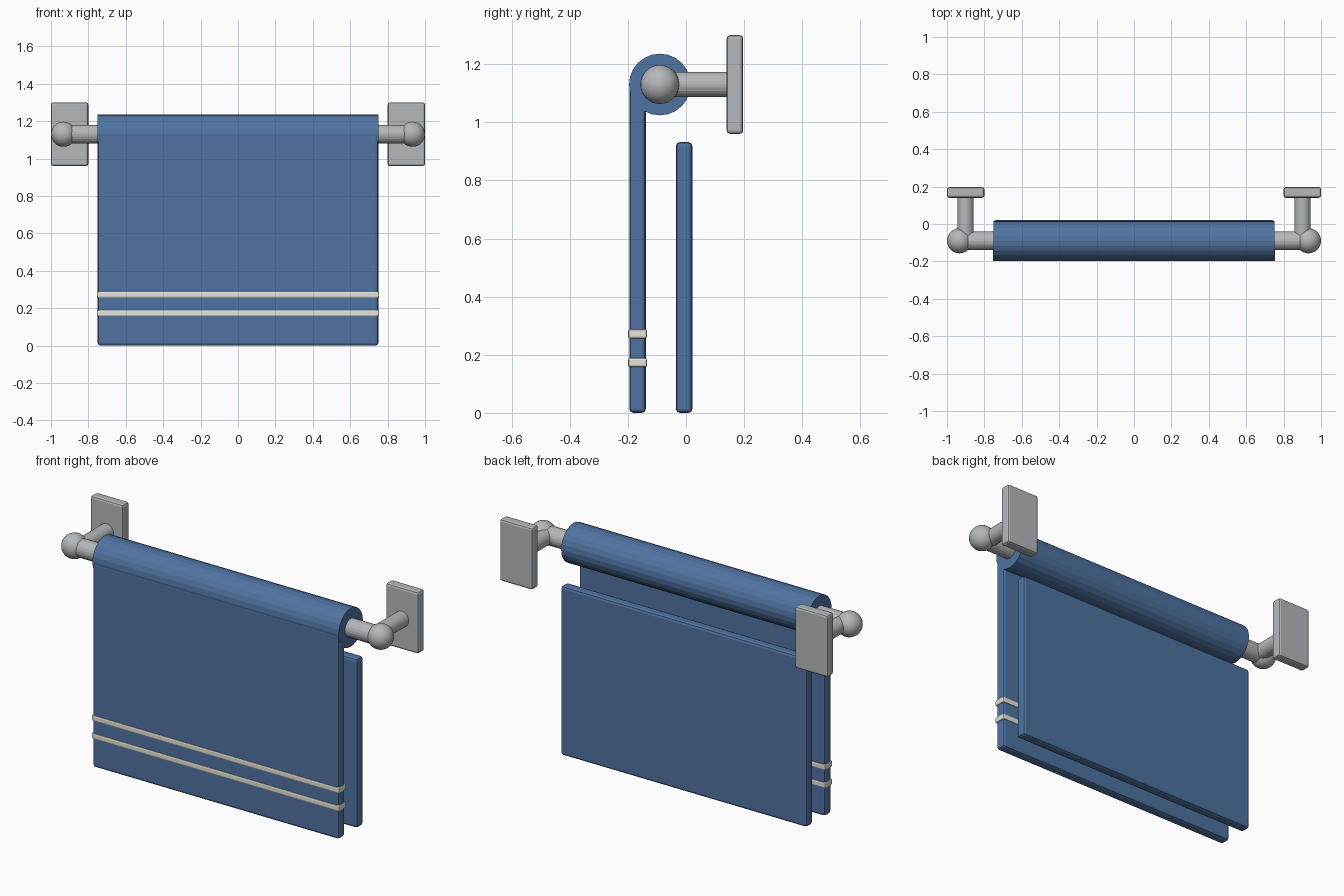
import bpy
from math import pi, radians

if "Cube" in bpy.data.objects:
    bpy.data.objects.remove(bpy.data.objects["Cube"])

BAR_Y, BAR_Z = -0.09, 1.13


def material(name, rgb):
    m = bpy.data.materials.new(name)
    m.diffuse_color = (*rgb, 1)
    m.use_nodes = True
    m.node_tree.nodes["Principled BSDF"].inputs["Base Color"].default_value = m.diffuse_color
    return m


blue = material("towel_blue", (0.08, 0.17, 0.36))
cream = material("stripe_cream", (0.80, 0.77, 0.68))
metal = material("metal_grey", (0.46, 0.48, 0.50))


def finish(name, mat):
    ob = bpy.context.object
    ob.name = name
    ob.data.materials.append(mat)
    return ob


def box(name, lo, hi, bevel, mat):
    """Bevelled box between two opposite corners."""
    bpy.ops.mesh.primitive_cube_add(size=1, location=[(a + b) / 2 for a, b in zip(lo, hi)])
    ob = finish(name, mat)
    ob.scale = [b - a for a, b in zip(lo, hi)]
    bpy.ops.object.transform_apply(location=False, rotation=False, scale=True)
    mod = ob.modifiers.new("soft_edges", 'BEVEL')
    mod.width, mod.segments = bevel, 2
    return ob


def rod(name, centre, radius, length, rotation, mat):
    bpy.ops.mesh.primitive_cylinder_add(vertices=24, radius=radius, depth=length,
                                        location=centre, rotation=rotation)
    return finish(name, mat)


ALONG_X, ALONG_Y = (0, pi / 2, 0), (pi / 2, 0, 0)

# Horizontal rail
rod("rail", (0, BAR_Y, BAR_Z), 0.05, 1.86, ALONG_X, metal)

# Wall brackets: plate, arm and ball at each end
for side, s in (("left", -1), ("right", 1)):
    box(f"wall_plate_{side}", (s * 0.9 - 0.1, 0.14, 0.96), (s * 0.9 + 0.1, 0.197, 1.30), 0.012, metal)
    rod(f"arm_{side}", (s * 0.9, 0.03, BAR_Z), 0.043, 0.25, ALONG_Y, metal)
    bpy.ops.mesh.primitive_uv_sphere_add(segments=24, ring_count=16, radius=0.067,
                                         location=(s * 0.933, BAR_Y, BAR_Z))
    finish(f"end_ball_{side}", metal)
    bpy.ops.object.shade_smooth_by_angle(angle=radians(40))

# Towel: fold over the rail, front and back drops
rod("towel_fold", (0, BAR_Y, BAR_Z), 0.106, 1.5, ALONG_X, blue)
box("towel_front", (-0.75, -0.195, 0), (0.75, -0.138, 1.13), 0.014, blue)
box("towel_back", (-0.75, -0.035, 0), (0.75, 0.022, 0.932), 0.014, blue)

# Stripes around the front drop
for i, z in enumerate((0.173, 0.272)):
    box(f"stripe_{i + 1}", (-0.755, -0.199, z - 0.016), (0.755, -0.134, z + 0.016), 0.007, cream)
